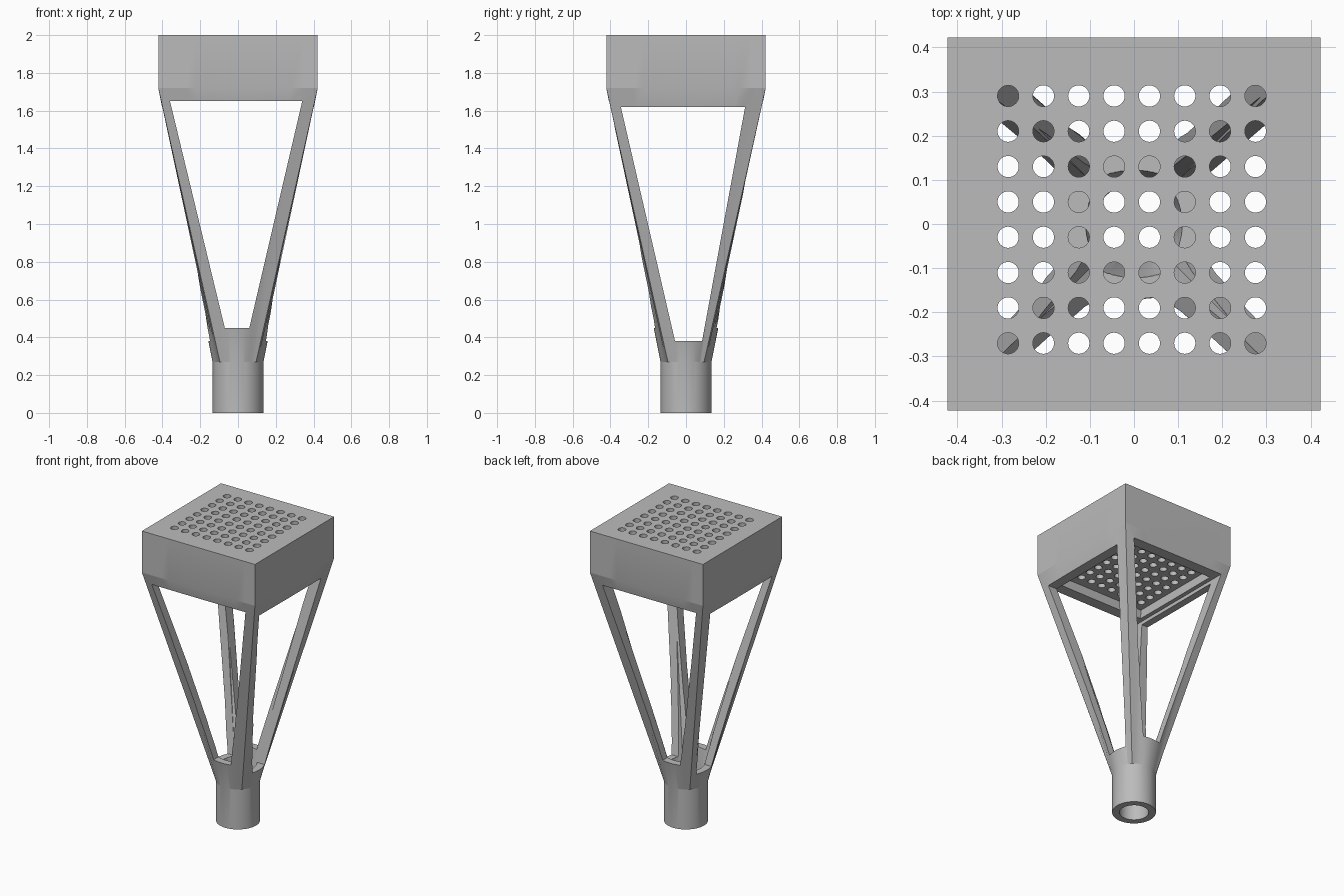
import bpy, bmesh, math

cube = bpy.data.objects.get("Cube")
if cube:
    bpy.data.objects.remove(cube, do_unlink=True)

SIDES = 64

grey = bpy.data.materials.new("plain grey")
grey.use_nodes = True
colour = (0.5, 0.5, 0.5, 1)
grey.diffuse_color = colour
grey.node_tree.nodes["Principled BSDF"].inputs["Base Color"].default_value = colour


def add_object(name, bm):
    bmesh.ops.recalc_face_normals(bm, faces=bm.faces)
    mesh = bpy.data.meshes.new(name)
    bm.to_mesh(mesh)
    bm.free()
    mesh.materials.append(grey)
    obj = bpy.data.objects.new(name, mesh)
    bpy.context.collection.objects.link(obj)
    return obj


def ring_points(size, square):
    """Circle of the given radius, or square of the given half width."""
    for i in range(SIDES):
        a = math.tau * i / SIDES
        c, s = math.cos(a), math.sin(a)
        r = size / max(abs(c), abs(s)) if square else size
        yield r * c, r * s


def loft(name, sections):
    """Solid skinned through (z, size, square) sections."""
    bm = bmesh.new()
    rings = [[bm.verts.new((x, y, z)) for x, y in ring_points(size, square)]
             for z, size, square in sections]
    for low, high in zip(rings, rings[1:]):
        for i in range(SIDES):
            j = (i + 1) % SIDES
            bm.faces.new((low[i], low[j], high[j], high[i]))
    bm.faces.new(rings[0])
    bm.faces.new(rings[-1])
    return add_object(name, bm)


def window(name, outline, along_x):
    """Prism through the whole body; the outline holds (sideways, z) points."""
    bm = bmesh.new()
    ends = []
    for d in (-1, 1):
        ends.append([bm.verts.new((d, u, z) if along_x else (u, d, z))
                     for u, z in outline])
        bm.faces.new(ends[-1])
    for i in range(len(outline)):
        j = (i + 1) % len(outline)
        bm.faces.new((ends[0][i], ends[0][j], ends[1][j], ends[1][i]))
    return add_object(name, bm)


def hole_grid(name):
    bm = bmesh.new()
    for i in range(8):
        for j in range(8):
            made = bmesh.ops.create_cone(bm, cap_ends=True, segments=32,
                                         radius1=0.024, radius2=0.024, depth=0.5)
            bmesh.ops.translate(bm, verts=made["verts"],
                                vec=(-0.285 + 0.08 * i, -0.27 + 0.08 * j, 1.85))
    return add_object(name, bm)


# Round socket flaring into a square head
body = loft("lantern_frame", [(0, 0.135, False), (0.27, 0.135, False),
                              (1.72, 0.422, True), (2, 0.422, True)])

# Hollow core, window openings between the four struts, and the drilled top
cutters = [
    loft("hollow_core", [(-0.1, 0.09, False), (0.27, 0.09, False),
                         (1.72, 0.345, True)]),
    window("front_window", [(-0.07, 0.45), (0.06, 0.45),
                            (0.34, 1.65), (-0.36, 1.65)], False),
    window("side_window", [(-0.058, 0.38), (0.085, 0.38),
                           (0.313, 1.62), (-0.345, 1.62)], True),
    hole_grid("top_holes"),
]

bpy.ops.object.select_all(action="DESELECT")
bpy.context.view_layer.objects.active = body
body.select_set(True)
for cutter in cutters:
    cutter.hide_render = True
    cut = body.modifiers.new(cutter.name, "BOOLEAN")
    cut.operation = "DIFFERENCE"
    cut.solver = "EXACT"
    cut.object = cutter
    bpy.ops.object.modifier_apply(modifier=cut.name)
    bpy.data.objects.remove(cutter, do_unlink=True)

bpy.ops.object.shade_smooth_by_angle(angle=math.radians(12))
